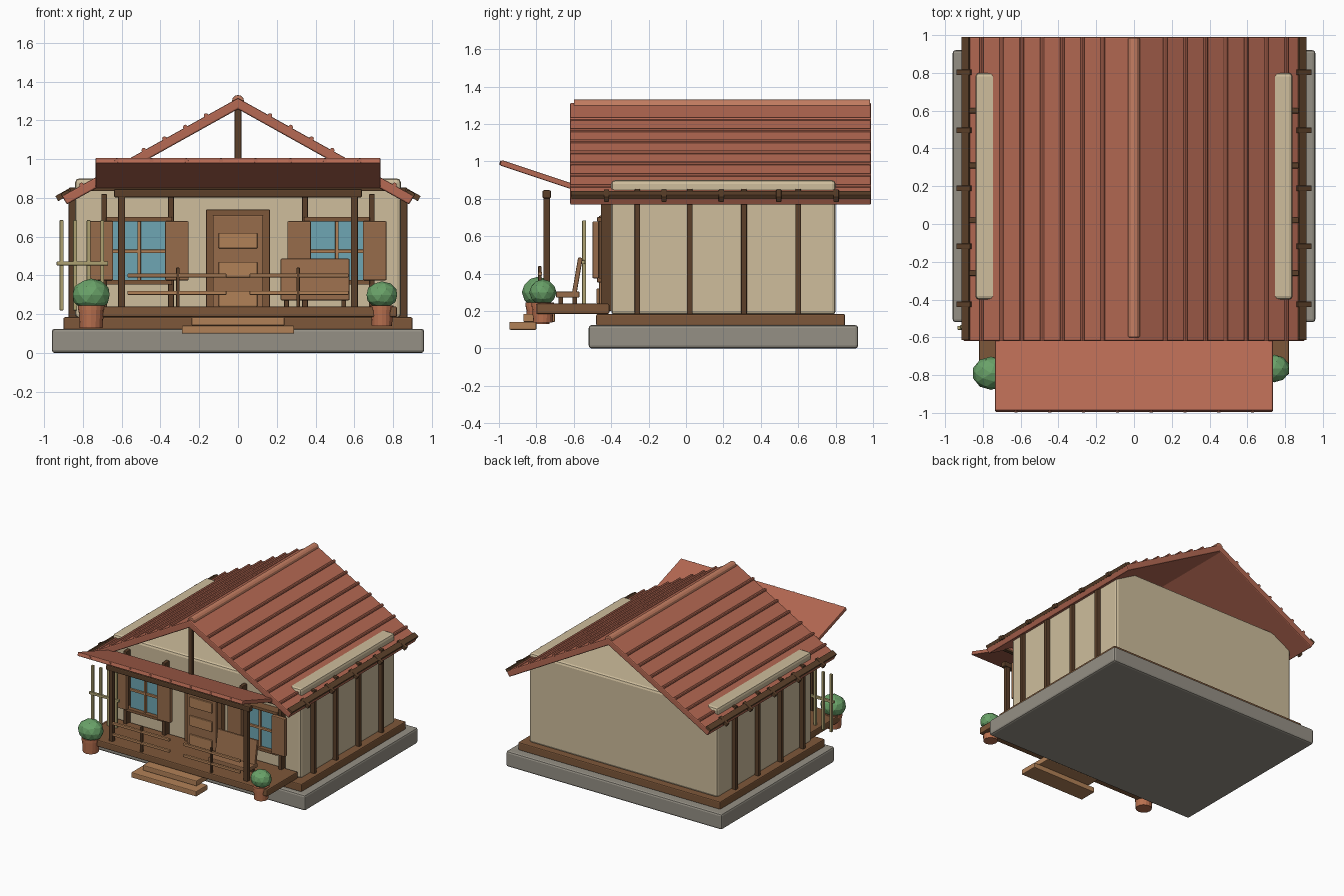
import bpy, bmesh, math
from mathutils import Vector

if "Cube" in bpy.data.objects:
    bpy.data.objects.remove(bpy.data.objects["Cube"])

MATS = {}
PALETTE = {
    "stone": (148, 143, 132), "dark": (92, 66, 46), "wood": (125, 88, 60), "light": (176, 128, 88),
    "plaster": (205, 188, 155), "roof": (180, 105, 84), "cap": (195, 125, 98), "glass": (110, 165, 178),
    "door": (150, 108, 76), "pot": (184, 112, 80), "leaf": (105, 160, 104), "cane": (172, 160, 112),
}


def paint(ob, color):
    if color not in MATS:
        m = bpy.data.materials.new(color)
        m.diffuse_color = [(c / 255) ** 2.2 for c in PALETTE[color]] + [1]
        m.use_nodes = True
        m.node_tree.nodes["Principled BSDF"].inputs["Base Color"].default_value = m.diffuse_color
        MATS[color] = m
    ob.data.materials.append(MATS[color])


def finish(name, bm, color, bevel=0.0, loc=(0, 0, 0), rot=(0, 0, 0)):
    bmesh.ops.recalc_face_normals(bm, faces=bm.faces)
    me = bpy.data.meshes.new(name)
    bm.to_mesh(me)
    bm.free()
    ob = bpy.data.objects.new(name, me)
    bpy.context.collection.objects.link(ob)
    ob.location, ob.rotation_euler = loc, rot
    paint(ob, color)
    if bevel:
        b = ob.modifiers.new("bevel", "BEVEL")
        b.width, b.segments, b.limit_method = bevel, 2, "ANGLE"
    return ob


def box(name, x, y, z, color, bevel=0.005, rot=(0, 0, 0)):
    """Box from (min, max) ranges, turned about its own centre."""
    bm = bmesh.new()
    bmesh.ops.create_cube(bm, size=1)
    bmesh.ops.scale(bm, verts=bm.verts, vec=(abs(x[1] - x[0]), y[1] - y[0], z[1] - z[0]))
    return finish(name, bm, color, bevel, (sum(x) / 2, sum(y) / 2, sum(z) / 2), rot)


def rod(name, a, b, r, color, r2=None, sides=12, bevel=0.0):
    """Cylinder or cone between two points."""
    a, b = Vector(a), Vector(b)
    bm = bmesh.new()
    bmesh.ops.create_cone(bm, cap_ends=True, segments=sides, radius1=r,
                          radius2=r if r2 is None else r2, depth=(b - a).length)
    rot = (b - a).to_track_quat("Z", "Y").to_euler()
    return finish(name, bm, color, bevel, (a + b) / 2, rot)


def prism(name, pts, y0, y1, color, bevel):
    """x-z profile extruded along y."""
    bm = bmesh.new()
    f = bm.faces.new([bm.verts.new((px, y0, pz)) for px, pz in pts])
    g = bmesh.ops.extrude_face_region(bm, geom=[f])
    bmesh.ops.translate(bm, vec=(0, y1 - y0, 0),
                        verts=[v for v in g["geom"] if isinstance(v, bmesh.types.BMVert)])
    return finish(name, bm, color, bevel)


# base and walls
box("foundation", (-0.96, 0.96), (-0.52, 0.92), (0, 0.125), "stone", 0.015)
box("sill", (-0.9, 0.9), (-0.48, 0.85), (0.12, 0.185), "wood", 0.008)
box("walls", (-0.84, 0.84), (-0.4, 0.8), (0.18, 0.9), "plaster", 0.02)

# main roof: slab, seams, ridge cap
SLOPE = math.atan2(0.505, 0.907)
half = [(0.907, 0.81), (0.883, 0.766)]
prism("main_roof", [(0, 1.315)] + half + [(0, 1.258)] + [(-x, z) for x, z in reversed(half)],
      -0.62, 0.99, "roof", 0.008)
rod("ridge_cap", (0, -0.6, 1.3), (0, 0.985, 1.3), 0.031, "cap", bevel=0.005)
for s in (-1, 1):
    for k in range(7):
        x = 0.165 + 0.107 * k
        z = 1.317 - 0.557 * x
        rod("roof_seam", (s * x, -0.62, z), (s * x, 0.99, z), 0.012, "roof", sides=8)
    # eave boards and rafter tails
    box("eave_board", (s * 0.866, s * 0.912), (-0.615, 0.99), (0.808, 0.834), "dark", 0.004, (0, s * SLOPE, 0))
    for k in range(5):
        y = -0.425 + 0.307 * k
        box("rafter_tail", (s * 0.855, s * 0.94), (y - 0.014, y + 0.014), (0.802, 0.832), "dark", 0.003,
            (0, s * SLOPE, 0))
    # wall battens on the sides and front
    for y in (-0.26, 0.02, 0.31, 0.6):
        box("side_batten", (s * 0.835, s * 0.873), (y - 0.015, y + 0.015), (0.18, 0.853), "dark")
    for x in (0.345, 0.69):
        box("front_batten", (s * x - 0.015, s * x + 0.015), (-0.455, -0.39), (0.2, 0.82), "dark")

# open gable truss
box("king_post", (-0.017, 0.017), (-0.61, -0.58), (0.85, 1.27), "dark", 0.004)
box("tie_beam", (-0.78, 0.78), (-0.61, -0.58), (0.835, 0.868), "dark", 0.004)

# porch deck and steps
box("porch_deck", (-0.82, 0.82), (-0.8, -0.41), (0.185, 0.24), "wood", 0.008)
box("upper_step", (-0.24, 0.24), (-0.87, -0.7), (0.142, 0.185), "light", 0.006)
box("lower_step", (-0.29, 0.29), (-0.945, -0.8), (0.1, 0.142), "light", 0.006)

# porch roof, rising to the front
rise = math.atan2(0.14, 0.42)
mid, length = (-0.785, 0.925), 0.435
box("porch_roof", (-0.735, 0.735), (mid[0] - length / 2, mid[0] + length / 2),
    (mid[1] - 0.015, mid[1] + 0.015), "roof", 0.006, (-rise, 0, 0))
for k in range(8):
    x = -0.625 + 0.179 * k
    rod("porch_roof_seam", (x, -0.996, 0.993), (x, -0.975, 0.991), 0.011, "roof", sides=8)

# porch posts, beam and railings
box("porch_beam", (-0.64, 0.64), (-0.767, -0.722), (0.803, 0.846), "dark", 0.008)
for s in (-1, 1):
    box("porch_post", (s * 0.6 - 0.018, s * 0.6 + 0.018), (-0.763, -0.727), (0.23, 0.82), "dark")
    for z in (0.31, 0.4):
        box("porch_rail", (s * 0.06, s * 0.57), (-0.79, -0.77), (z - 0.01, z + 0.01), "light", 0.004)
    box("rail_baluster", (s * 0.31 - 0.009, s * 0.31 + 0.009), (-0.79, -0.772), (0.235, 0.44), "dark", 0.003)

# door
box("door_frame", (-0.165, 0.165), (-0.445, -0.39), (0.235, 0.74), "wood")
box("door_panel", (-0.13, 0.13), (-0.465, -0.43), (0.235, 0.71), "door")
for z in (0.24, 0.39, 0.54):
    box("door_inset", (-0.1, 0.1), (-0.478, -0.455), (z, z + 0.08), "light", 0.004)

# windows with bars and shutters
for s in (-1, 1):
    c = s * 0.51
    box("window_glass", (c - 0.14, c + 0.14), (-0.44, -0.39), (0.37, 0.68), "glass", 0)
    for z in (0.365, 0.69):
        box("window_trim", (c - 0.17, c + 0.17), (-0.475, -0.4), (z - 0.012, z + 0.012), "wood", 0.004)
    box("window_upright_bar", (c - 0.009, c + 0.009), (-0.458, -0.42), (0.37, 0.68), "light", 0.003)
    box("window_cross_bar", (c - 0.14, c + 0.14), (-0.455, -0.42), (0.515, 0.533), "light", 0.003)
    for t in (-1, 1):
        x = c + t * 0.195
        box("shutter", (x - 0.061, x + 0.061), (-0.5, -0.465), (0.375, 0.68), "door", 0.006)

# bench
box("bench_seat", (0.22, 0.575), (-0.695, -0.57), (0.272, 0.305), "door", 0.006)
box("bench_back", (0.22, 0.575), (-0.594, -0.569), (0.285, 0.487), "door", 0.006, (-0.17, 0, 0))
for x in (0.25, 0.545):
    for y in (-0.67, -0.595):
        box("bench_leg", (x - 0.012, x + 0.012), (y - 0.012, y + 0.012), (0.235, 0.28), "dark", 0.002)

# trellis on the left
for x in (-0.91, -0.84, -0.77, -0.7):
    box("trellis_upright", (x - 0.01, x + 0.01), (-0.555, -0.535), (0.22, 0.685), "cane", 0.003)
box("trellis_crossbar", (-0.935, -0.67), (-0.56, -0.54), (0.452, 0.472), "cane", 0.003)

# potted shrubs
for x, y, r, pr, z in ((-0.757, -0.79, 0.1, 0.066, 0.13), (0.742, -0.765, 0.083, 0.058, 0.14)):
    rod("plant_pot", (x, y, z), (x, y, 0.24), pr * 0.9, "pot", pr, 16)
    rod("pot_rim", (x, y, 0.222), (x, y, 0.245), pr * 1.04, "pot", sides=16)
    bm = bmesh.new()
    bmesh.ops.create_icosphere(bm, subdivisions=2, radius=r)
    bmesh.ops.scale(bm, verts=bm.verts, vec=(1, 0.88, 0.84))
    finish("shrub", bm, "leaf", 0, (x, y, 0.3))
